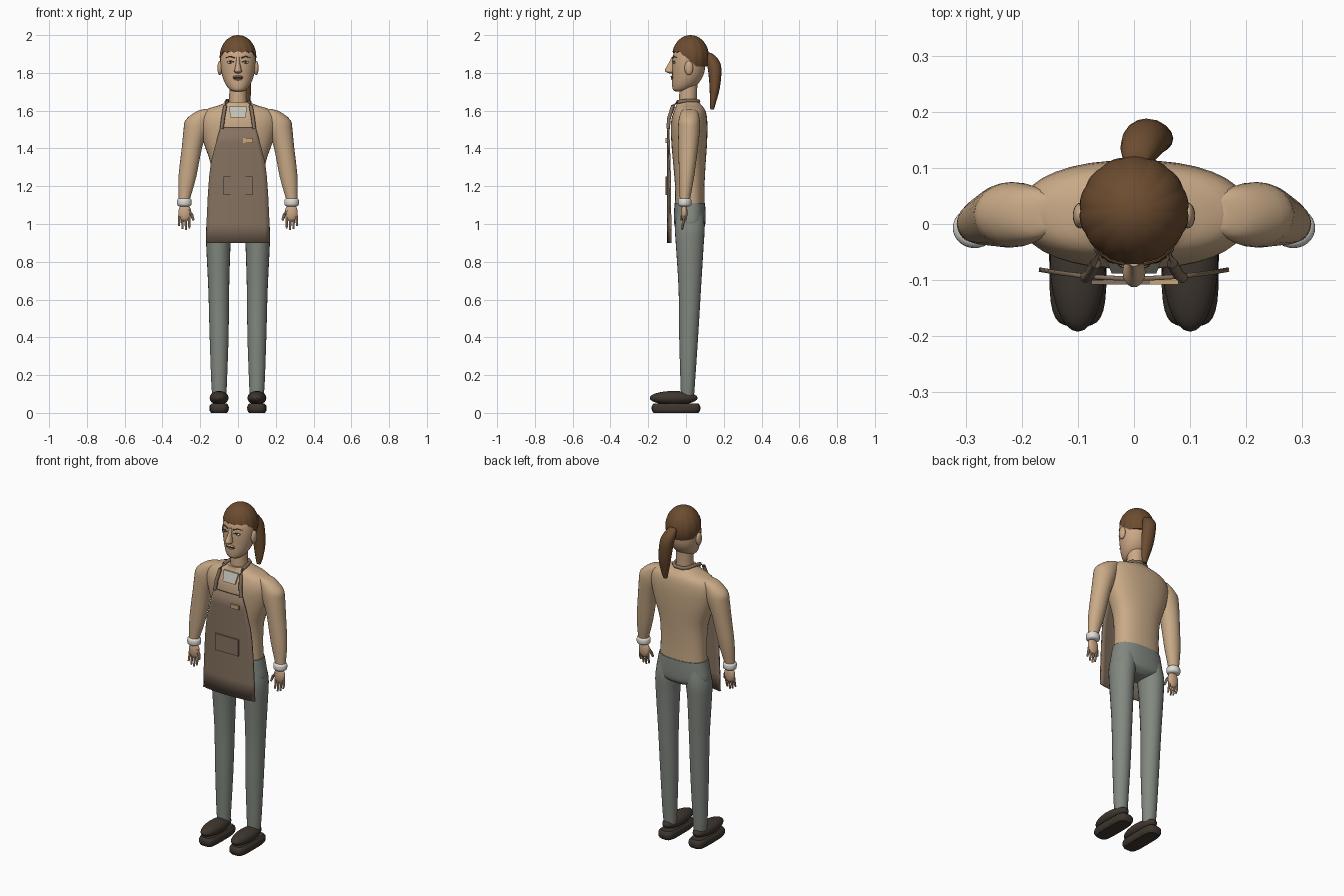
import bpy, bmesh, math
from mathutils import Vector

if "Cube" in bpy.data.objects:
    bpy.data.objects.remove(bpy.data.objects["Cube"])


def material(name, r, g, b):
    lin = [((c / 255 + 0.055) / 1.055) ** 2.4 for c in (r, g, b)]
    m = bpy.data.materials.new(name)
    m.diffuse_color = (*lin, 1)
    m.use_nodes = True
    m.node_tree.nodes["Principled BSDF"].inputs["Base Color"].default_value = m.diffuse_color
    return m


SKIN = material("skin", 204, 168, 134)
SHIRT = material("tan shirt", 201, 170, 135)
APRON = material("brown apron", 134, 114, 96)
TROUSER = material("grey trousers", 130, 136, 128)
HAIR = material("brown hair", 108, 76, 48)
SHOE = material("dark shoes", 62, 54, 47)
WHITE = material("white", 222, 220, 214)
PANEL = material("pale undershirt", 196, 194, 182)
TAG = material("name tag tan", 200, 166, 118)
DARK = material("dark features", 50, 36, 30)


def finish(bm, name, mat, angle=40):
    bmesh.ops.recalc_face_normals(bm, faces=bm.faces)
    me = bpy.data.meshes.new(name)
    bm.to_mesh(me)
    bm.free()
    me.materials.append(mat)
    me.polygons.foreach_set("use_smooth", [True] * len(me.polygons))
    me.set_sharp_from_angle(angle=math.radians(angle))
    ob = bpy.data.objects.new(name, me)
    bpy.context.collection.objects.link(ob)
    return ob


def bridge(bm, rings):
    for a, b in zip(rings, rings[1:]):
        for i in range(len(a)):
            j = (i + 1) % len(a)
            bm.faces.new((a[i], a[j], b[j], b[i]))


def smooth_rows(rows, steps):
    out = []
    for i in range(len(rows) - 1):
        p = [rows[max(0, min(len(rows) - 1, k))] for k in (i - 1, i, i + 1, i + 2)]
        for s in range(steps):
            t = s / steps
            out.append([0.5 * (2 * b + (c - a) * t + (2 * a - 5 * b + 4 * c - d) * t * t
                               + (3 * b - a - 3 * c + d) * t ** 3) for a, b, c, d in zip(*p)])
    return out + [list(rows[-1])]


def loft(name, mat, rows, power=2.0, seg=28, steps=3, side=1):
    """Stack of horizontal rounded rings; each row is x, y, z, half width, half depth."""
    bm = bmesh.new()
    rings = []
    for x, y, z, rx, ry in smooth_rows(rows, steps):
        ring = []
        for i in range(seg):
            a = 2 * math.pi * i / seg
            c, s = math.cos(a), math.sin(a)
            ring.append(bm.verts.new((side * (x + rx * math.copysign(abs(c) ** (2 / power), c)),
                                      y + ry * math.copysign(abs(s) ** (2 / power), s), z)))
        rings.append(ring)
    bridge(bm, rings)
    bm.faces.new(rings[0])
    bm.faces.new(rings[-1])
    return finish(bm, name, mat)


def ball(name, mat, loc, size, seg=20):
    bm = bmesh.new()
    bmesh.ops.create_uvsphere(bm, u_segments=seg, v_segments=seg // 2, radius=1)
    bmesh.ops.scale(bm, vec=size, verts=bm.verts)
    bmesh.ops.translate(bm, vec=loc, verts=bm.verts)
    return finish(bm, name, mat)


def box(name, mat, loc, half):
    bm = bmesh.new()
    bmesh.ops.create_cube(bm, size=2)
    bmesh.ops.scale(bm, vec=half, verts=bm.verts)
    bmesh.ops.translate(bm, vec=loc, verts=bm.verts)
    return finish(bm, name, mat)


def tube(name, mat, pts, r, end=None, seg=10):
    """Round tube along points, tapering from r to end."""
    end = end or r
    pts = [Vector(p) for p in pts]
    bm = bmesh.new()
    rings = []
    for k, p in enumerate(pts):
        t = (pts[min(k + 1, len(pts) - 1)] - pts[max(k - 1, 0)]).normalized()
        u = t.cross(Vector((0.31, 0.2, 0.93) if abs(t.z) < 0.8 else (0, 1, 0))).normalized()
        v = t.cross(u)
        rad = r + (end - r) * k / (len(pts) - 1)
        rings.append([bm.verts.new(p + rad * (u * math.cos(a) + v * math.sin(a)))
                      for a in [2 * math.pi * i / seg for i in range(seg)]])
    bridge(bm, rings)
    bm.faces.new(rings[0])
    bm.faces.new(rings[-1])
    return finish(bm, name, mat)


# Torso and pelvis
loft("shirt_torso", SHIRT, [
    (0, .02, 1.09, .142, .078), (0, .02, 1.2, .138, .078), (0, .018, 1.32, .145, .086),
    (0, .017, 1.44, .185, .095), (0, .017, 1.54, .205, .096), (0, .02, 1.6, .18, .083),
    (0, .015, 1.63, .095, .066), (0, .01, 1.647, .062, .058)], power=2.3, seg=36)
loft("trouser_pelvis", TROUSER, [
    (0, .02, .955, .03, .045), (0, .02, .975, .13, .072), (0, .02, 1.0, .165, .082),
    (0, .02, 1.06, .157, .083), (0, .02, 1.112, .146, .081)], power=2.4, seg=36)

# Neck and head
loft("neck", SKIN, [(0, .01, 1.61, .05, .048), (0, .01, 1.66, .047, .047),
                    (0, .015, 1.77, .045, .047)])
loft("head", SKIN, [
    (0, -.035, 1.702, .02, .02), (0, -.026, 1.71, .042, .043), (0, -.006, 1.74, .066, .068),
    (0, .01, 1.79, .085, .083), (0, .015, 1.85, .093, .088), (0, .02, 1.91, .09, .084),
    (0, .025, 1.965, .06, .06), (0, .025, 1.98, .03, .03)], seg=32)
loft("nose", SKIN, [(0, -.078, 1.798, .008, .012), (0, -.085, 1.806, .02, .024),
                    (0, -.085, 1.818, .018, .027), (0, -.075, 1.85, .011, .018),
                    (0, -.068, 1.885, .008, .008)], seg=14)
ball("mouth_line", DARK, (0, -.071, 1.773), (.03, .010, .003))
ball("upper_lip", SKIN, (0, -.071, 1.78), (.026, .011, .006))
ball("lower_lip", SKIN, (0, -.068, 1.766), (.022, .011, .006))

# Hair cap with grooved strands, lower at the back than over the brow
bm = bmesh.new()
rings = []
SEG = 112
for k in range(-1, 13):
    ring = []
    for i in range(SEG):
        a = 2 * math.pi * i / SEG
        front = -math.sin(a)
        f = min(1, max(0, (front + .35) / .95))
        low = math.radians(-26 + 36 * f) + .07 * abs(math.sin(7 * a)) ** .5 * f
        t = max(k, 0) / 12
        e = low + (math.radians(88) - low) * t
        groove = 1 - .035 * (1 - abs(math.sin(7 * a + .5 * t)) ** .4) * math.cos(e)
        if k < 0:
            groove *= .9
        rad = math.cos(e) * groove
        ring.append(bm.verts.new((.098 * rad * math.cos(a), .024 + .098 * rad * math.sin(a),
                                  1.885 + .115 * math.sin(e))))
    rings.append(ring)
bridge(bm, rings)
bm.faces.new(rings[-1])
finish(bm, "hair_cap", HAIR, 35)

# Ponytail swinging slightly to one side
loft("ponytail", HAIR, [
    (.04, .138, 1.605, .012, .009), (.04, .142, 1.64, .022, .016), (.034, .152, 1.72, .036, .027),
    (.022, .152, 1.82, .04, .036), (.012, .138, 1.87, .036, .034), (.005, .122, 1.9, .025, .02),
    (.003, .115, 1.907, .01, .01)], seg=16)

# Apron sheet, bowed round the body
bm = bmesh.new()
grid = []
for z, w in [(.9, .17), (1.0, .167), (1.15, .16), (1.25, .153), (1.33, .143), (1.43, .117), (1.51, .094)]:
    grid.append([bm.verts.new((w * i / 6, -.101 + .016 * (w * i / 6 / .17) ** 2, z))
                 for i in range(-6, 7)])
for a, b in zip(grid, grid[1:]):
    for i in range(12):
        bm.faces.new((a[i], a[i + 1], b[i + 1], b[i]))
apron = finish(bm, "apron", APRON)
mod = apron.modifiers.new("thickness", "SOLIDIFY")
mod.thickness = .008
mod.offset = -1
box("apron_pocket", APRON, (0, -.104, 1.203), (.076, .004, .049))
box("name_tag", TAG, (.053, -.103, 1.442), (.026, .005, .012))

# Pale undershirt panel at the open neck
bm = bmesh.new()
front = [(-.04, -.088, 1.565), (.04, -.088, 1.565), (.048, -.066, 1.622), (-.048, -.066, 1.622)]
ring_a = [bm.verts.new(p) for p in front]
ring_b = [bm.verts.new((x, y + .009, z)) for x, y, z in front]
bridge(bm, [ring_a, ring_b])
bm.faces.new(ring_a)
bm.faces.new(ring_b)
finish(bm, "undershirt_panel", PANEL)

# Apron neck strap loops behind the neck
half = [(.086, -.095, 1.505), (.079, -.09, 1.56), (.068, -.07, 1.625), (.062, -.045, 1.646),
        (.058, 0, 1.652), (.048, .045, 1.652), (.025, .066, 1.65)]
tube("apron_neck_strap", APRON, half + [(-x, y, z) for x, y, z in reversed(half)], .010)

for s, label in ((-1, "right"), (1, "left")):
    # Face details and ears
    ball(label + "_eye", WHITE, (s * .04, -.061, 1.855), (.016, .007, .007))
    ball(label + "_iris", DARK, (s * .04, -.066, 1.855), (.006, .004, .006), 12)
    tube(label + "_eyelid", DARK, [(s * .022, -.070, 1.857), (s * .04, -.068, 1.864),
                                   (s * .058, -.058, 1.857)], .002, seg=6)
    tube(label + "_eyebrow", HAIR, [(s * .018, -.071, 1.88), (s * .042, -.065, 1.888),
                                    (s * .064, -.050, 1.88)], .004, .002, 8)
    ball(label + "_ear", SKIN, (s * .096, .015, 1.826), (.013, .023, .038))

    # Sleeve
    loft(label + "_sleeve", SHIRT, [
        (.287, -.008, 1.11, .027, .025), (.283, -.005, 1.14, .031, .028), (.268, .003, 1.25, .047, .04),
        (.243, .012, 1.41, .054, .052), (.222, .016, 1.5, .066, .058), (.208, .017, 1.55, .07, .056),
        (.176, .018, 1.595, .046, .044), (.15, .018, 1.61, .02, .025)], seg=24, side=s)

    # Wrist band and hand
    loft(label + "_wrist_band", WHITE, [
        (.284, -.007, 1.093, .026, .024), (.284, -.007, 1.1, .037, .034), (.284, -.007, 1.115, .039, .036),
        (.284, -.007, 1.13, .037, .034), (.284, -.007, 1.137, .026, .024)], side=s, steps=2)
    ball(label + "_palm", SKIN, (s * .282, -.009, 1.06), (.034, .017, .048))
    for i in range(4):
        x, tip = .26 + .016 * i, (.978, .968, .974, .99)[i]
        tube(f"{label}_finger_{i + 1}", SKIN, [
            (s * x, -.01, 1.045), (s * (x + .002 * (i - 1)), -.013, 1.01),
            (s * (x + .002 * (i - 1)), -.021, tip)], .0085, .005, 8)
    tube(label + "_thumb", SKIN, [(s * .262, -.012, 1.07), (s * .244, -.019, 1.047),
                                  (s * .236, -.026, 1.02)], .011, .006, 8)

    # Trouser leg
    loft(label + "_trouser_leg", TROUSER, [
        (.098, .008, .085, .036, .034), (.1, .009, .15, .041, .038), (.1, .014, .4, .05, .05),
        (.102, .02, .65, .055, .059), (.104, .02, .88, .064, .073), (.1, .02, .98, .069, .079),
        (.09, .02, 1.06, .06, .07)], seg=24, side=s)

    # Shoe upper and rounded sole
    ball(label + "_shoe_upper", SHOE, (s * .1, -.065, .079), (.05, .127, .037), 28)
    loft(label + "_shoe_sole", SHOE, [
        (.1, -.053, 0, .042, .119), (.1, -.053, .012, .05, .127), (.1, -.053, .025, .051, .129),
        (.1, -.053, .038, .05, .127), (.1, -.053, .05, .04, .117)], power=4, side=s, steps=2)
